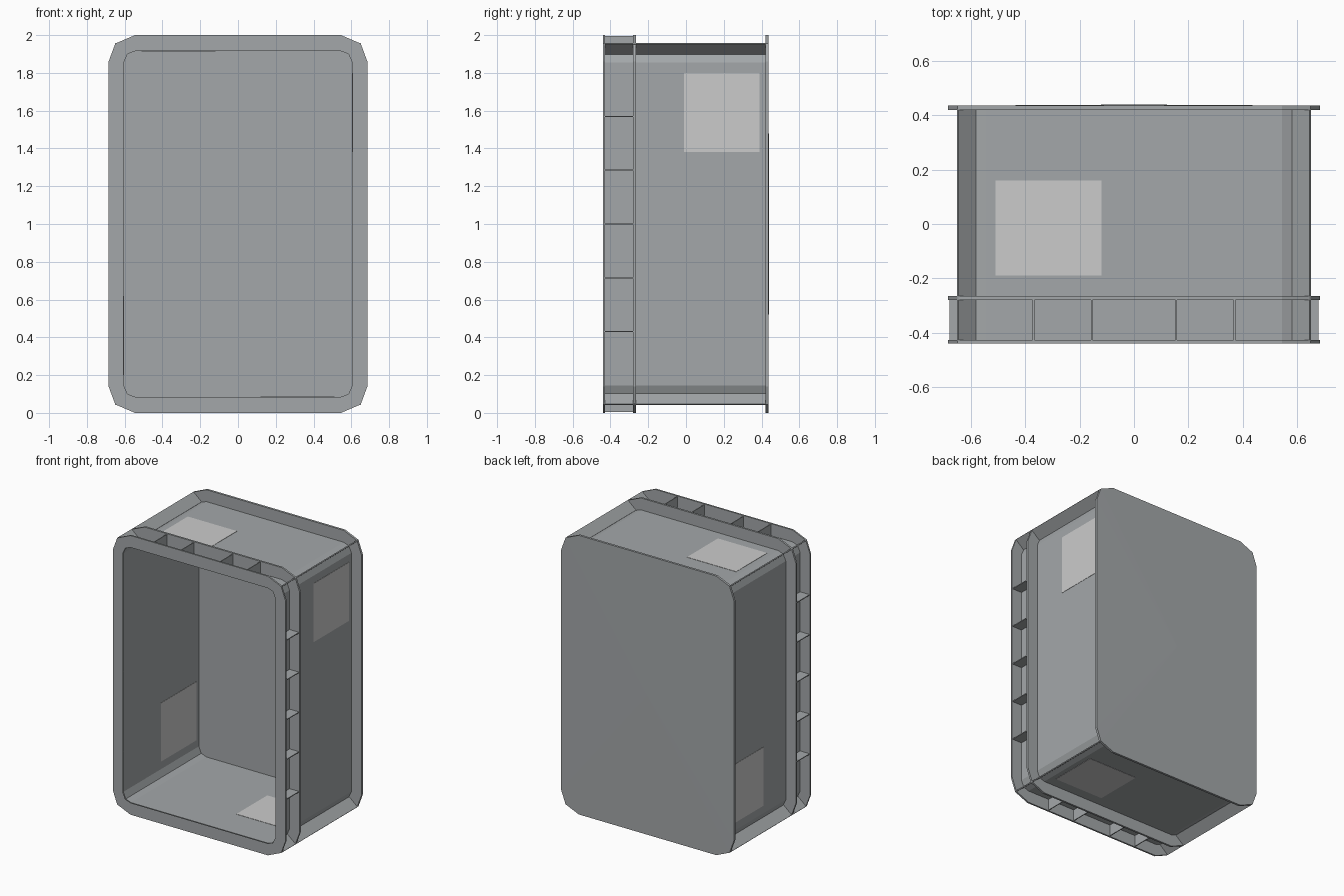
import bpy, bmesh
from mathutils import Vector

if "Cube" in bpy.data.objects:
    bpy.data.objects.remove(bpy.data.objects["Cube"])

shell = bpy.data.materials.new("shell_grey")
shell.diffuse_color = (0.37, 0.39, 0.40, 1)
shell.use_nodes = True
shell.node_tree.nodes["Principled BSDF"].inputs["Base Color"].default_value = shell.diffuse_color
CZ = 1.0  # height of the centre line


def outline(pts):
    """Mirror one corner (three points) into a closed 12 point loop, as (x, z)."""
    a = list(pts)
    q1 = a
    q2 = [(-x, z) for x, z in reversed(a)]
    q3 = [(-x, -z) for x, z in a]
    q4 = [(x, -z) for x, z in reversed(a)]
    return [(x, z + CZ) for x, z in q1 + q2 + q3 + q4]


OUT_CORNER = [(0.685, 0.86), (0.65, 0.955), (0.545, 1.0)]
IN_CORNER = [(0.605, 0.855), (0.585, 0.90), (0.545, 0.915)]
OUTER, INNER = outline(OUT_CORNER), outline(IN_CORNER)


def finish(name, bm, mat=shell):
    bmesh.ops.recalc_face_normals(bm, faces=bm.faces)
    me = bpy.data.meshes.new(name)
    bm.to_mesh(me)
    bm.free()
    ob = bpy.data.objects.new(name, me)
    bpy.context.collection.objects.link(ob)
    if mat:
        me.materials.append(mat)
    return ob


def loop(bm, pts, y):
    return [bm.verts.new((x, y, z)) for x, z in pts]


def bridge(bm, a, b):
    n = len(a)
    for i in range(n):
        j = (i + 1) % n
        bm.faces.new((a[i], a[j], b[j], b[i]))


def flange(name, y0, y1):
    """Flat ring between the inner wall and the outer outline."""
    bm = bmesh.new()
    o0, o1 = loop(bm, OUTER, y0), loop(bm, OUTER, y1)
    i0, i1 = loop(bm, INNER, y0), loop(bm, INNER, y1)
    for a, b in ((o0, o1), (o0, i0), (o1, i1)):
        bridge(bm, a, b)
    return finish(name, bm)


def box(bm, lo, hi):
    lo, hi = Vector(lo), Vector(hi)
    vs = bmesh.ops.create_cube(bm, size=1)["verts"]
    for v in vs:
        v.co = (lo + hi) / 2 + Vector(c * s for c, s in zip(v.co, hi - lo))


# Thin tub wall
bm = bmesh.new()
bridge(bm, loop(bm, INNER, -0.435), loop(bm, INNER, 0.42))
finish("tub_wall", bm)

# Front rim and second rim
flange("front_rim", -0.44, -0.428)
flange("second_rim", -0.28, -0.266)

# Closed back plate
bm = bmesh.new()
f, b = loop(bm, OUTER, 0.42), loop(bm, OUTER, 0.436)
bridge(bm, f, b)
bm.faces.new(f)
centre = bm.verts.new((0, 0.44, CZ))
for i in range(len(b)):
    bm.faces.new((b[i], b[(i + 1) % len(b)], centre))
finish("back_plate", bm)

# Short stiffening ribs between the two front rims
bm = bmesh.new()
T = 0.003
for s in (-1, 1):
    for x in (-0.37, -0.155, 0.155, 0.37):
        z = sorted((CZ + s * 0.915, CZ + s * 0.995))
        box(bm, (x - T, -0.43, z[0]), (x + T, -0.278, z[1]))
    for z in (0.43, 0.715, 1.0, 1.285, 1.57):
        x = sorted((s * 0.605, s * 0.68))
        box(bm, (x[0], -0.43, z - T), (x[1], -0.278, z + T))
finish("rim_ribs", bm)

# Diagonal ribs running along the four corners
bm = bmesh.new()
p, q = Vector((0.585, 0.90)), Vector((0.65, 0.955))
n = Vector((-(q - p).y, (q - p).x)).normalized() * 0.004
for sx in (-1, 1):
    for sz in (-1, 1):
        sec = [(sx * v.x, CZ + sz * v.y) for v in (p - n, q - n, q + n, p + n)]
        a, c = loop(bm, sec, -0.43), loop(bm, sec, 0.422)
        bridge(bm, a, c)
        bm.faces.new(a)
        bm.faces.new(c)
finish("corner_ribs", bm)

# Pale panels on the four walls, showing inside and outside
bm = bmesh.new()
D = 0.002
for s in (-1, 1):
    z = sorted((CZ + s * 0.38, CZ + s * 0.80))
    box(bm, (s * 0.605 - D, -0.01, z[0]), (s * 0.605 + D, 0.39, z[1]))
    x = sorted((-s * 0.51, -s * 0.12))
    box(bm, (x[0], -0.19, CZ + s * 0.915 - D), (x[1], 0.16, CZ + s * 0.915 + D))
finish("pale_panels", bm, None)
